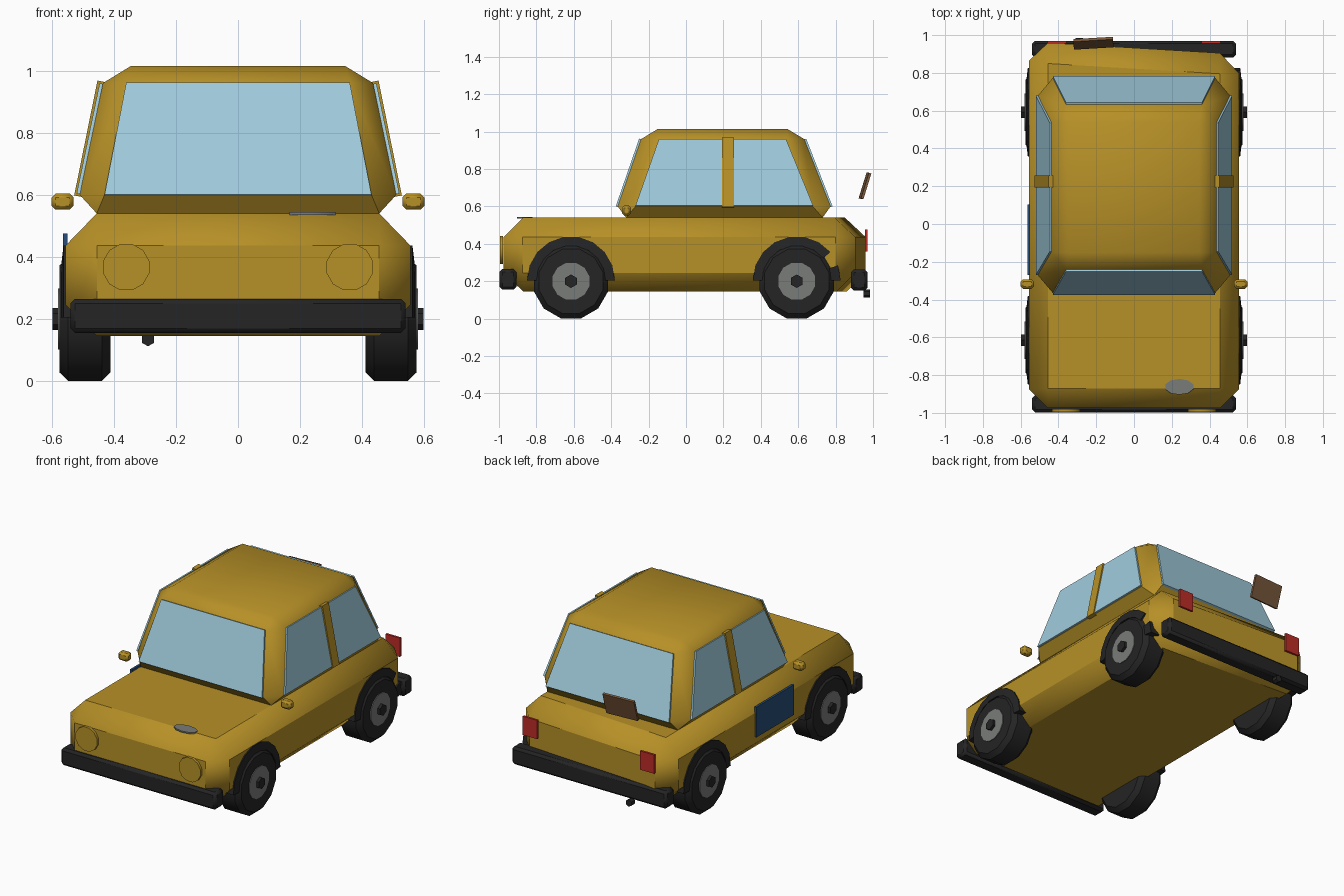
import bpy, bmesh, math
from mathutils import Vector, Matrix

cube = bpy.data.objects.get("Cube")
if cube:
    bpy.data.objects.remove(cube, do_unlink=True)


def material(name, rgb):
    m = bpy.data.materials.new(name)
    m.use_nodes = True
    m.diffuse_color = (*rgb, 1)
    bsdf = m.node_tree.nodes["Principled BSDF"]
    bsdf.inputs["Base Color"].default_value = (*rgb, 1)
    bsdf.inputs["Roughness"].default_value = 0.7
    return m


PAINT = material("gold_paint", (0.47, 0.28, 0.02))
GLASS = material("pale_blue_glass", (0.35, 0.6, 0.72))
RUBBER = material("black_rubber", (0.018, 0.018, 0.018))
METAL = material("grey_metal", (0.19, 0.2, 0.19))
RED = material("red_lamp", (0.5, 0.025, 0.02))
BLUE = material("dark_blue_panel", (0.02, 0.075, 0.19))
BROWN = material("brown_plate", (0.2, 0.1, 0.045))


def finish(name, bm, mat):
    bmesh.ops.recalc_face_normals(bm, faces=bm.faces)
    mesh = bpy.data.meshes.new(name)
    bm.to_mesh(mesh)
    bm.free()
    mesh.materials.append(mat)
    ob = bpy.data.objects.new(name, mesh)
    bpy.context.collection.objects.link(ob)
    bpy.ops.object.select_all(action='DESELECT')
    ob.select_set(True)
    bpy.context.view_layer.objects.active = ob
    bpy.ops.object.shade_smooth_by_angle(angle=math.radians(40))
    return ob


def solid(name, points, mat):
    """Convex solid around a set of points, with flat areas merged."""
    bm = bmesh.new()
    for p in points:
        bm.verts.new(p)
    bmesh.ops.convex_hull(bm, input=bm.verts)
    bmesh.ops.dissolve_limit(bm, angle_limit=math.radians(1),
                             verts=bm.verts, edges=bm.edges)
    return finish(name, bm, mat)


def level(z, hx, y0, y1, cut=0.0, cut_y=None):
    """Rectangle at height z whose corners are cut off."""
    cy = cut if cut_y is None else cut_y
    pts = []
    for s in (-1, 1):
        pts += [(s * hx, y0 + cy, z), (s * hx, y1 - cy, z)]
        if cut:
            pts += [(s * (hx - cut), y0, z), (s * (hx - cut), y1, z)]
    return pts


def box(name, centre, size, mat, bevel=0.0, rot=None):
    h = Vector(size) / 2
    if bevel:
        pts = (level(-h.z, h.x - bevel, -h.y + bevel, h.y - bevel)
               + level(h.z, h.x - bevel, -h.y + bevel, h.y - bevel)
               + level(-h.z + bevel, h.x, -h.y, h.y, bevel)
               + level(h.z - bevel, h.x, -h.y, h.y, bevel))
    else:
        pts = level(-h.z, h.x, -h.y, h.y) + level(h.z, h.x, -h.y, h.y)
    rot = rot or Matrix()
    return solid(name, [rot @ Vector(p) + Vector(centre) for p in pts], mat)


def disc(name, centre, axis, r, depth, sides, mat, bevel=0.0, stretch=1.0):
    """Short cylinder along an axis, resting on a flat side."""
    quat = Vector(axis).to_track_quat('Z', 'Y')
    steps = [(-depth / 2, r - bevel), (depth / 2, r - bevel)]
    if bevel:
        steps += [(bevel - depth / 2, r), (depth / 2 - bevel, r)]
    pts = []
    for h, rad in steps:
        for i in range(sides):
            a = math.tau * (i + 0.5) / sides
            v = Vector((rad * math.cos(a) * stretch, rad * math.sin(a), h))
            pts.append(quat @ v + Vector(centre))
    return solid(name, pts, mat)


def plate(name, corners, thick, mat):
    """Thin slab centred on a four-sided outline."""
    c = [Vector(p) for p in corners]
    n = (c[1] - c[0]).cross(c[2] - c[0]).normalized() * thick / 2
    return solid(name, [p + n for p in c] + [p - n for p in c], mat)


def arch(name, s, y, skip):
    """Half-ring flare over a wheel; skip leaves out one broken segment."""
    bm = bmesh.new()
    count, z = 9, 0.205
    for i in range(count):
        if i == skip:
            continue
        verts = []
        for k in (i, i + 1):
            a = math.pi * k / count
            for r, x in ((0.185, 0.5), (0.235, 0.5), (0.235, 0.562), (0.185, 0.568)):
                verts.append(bm.verts.new((s * x, y + r * math.cos(a), z + r * math.sin(a))))
        for j in range(4):
            k = (j + 1) % 4
            bm.faces.new([verts[j], verts[k], verts[k + 4], verts[j + 4]])
        bm.faces.new(verts[:4])
        bm.faces.new(verts[4:])
    bmesh.ops.remove_doubles(bm, verts=bm.verts, dist=0.0005)
    finish(name, bm, RUBBER)


# Lower body: chamfered block, rear end knocked slightly askew
body = (level(0.145, 0.455, -0.87, 0.86) + level(0.245, 0.555, -0.975, 0.96, 0.1)
        + level(0.437, 0.555, -0.975, 0.96, 0.1) + level(0.54, 0.455, -0.87, 0.85))
body = [(x, y - 0.06 * (x + 0.46) if y > 0.7 else y, z) for x, y, z in body]
solid("body", body, PAINT)

# Cabin with tapered sides and chamfered roof
solid("cabin", level(0.54, 0.455, -0.32, 0.73)
      + level(0.6, 0.51, -0.365, 0.773, 0.08, 0.095)
      + level(0.96, 0.435, -0.24, 0.632, 0.075, 0.09)
      + level(1.015, 0.345, -0.15, 0.54), PAINT)

# Windscreen and rear window
for name, low, high in (("windscreen", -0.369, -0.244), ("rear_window", 0.777, 0.636)):
    plate(name, [(-0.43, low, 0.598), (0.43, low, 0.598),
                 (0.36, high, 0.96), (-0.36, high, 0.96)], 0.014, GLASS)

for s, side in ((1, "left"), (-1, "right")):
    # Side glass, split by a door pillar
    for name, b0, b1, t0, t1 in (("front", -0.27, 0.2, -0.145, 0.2),
                                 ("rear", 0.25, 0.68, 0.25, 0.535)):
        plate(f"{side}_{name}_window",
              [(s * 0.513, b0, 0.603), (s * 0.513, b1, 0.603),
               (s * 0.439, t1, 0.958), (s * 0.439, t0, 0.958)], 0.014, GLASS)
    plate(f"{side}_pillar", [(s * 0.512, 0.193, 0.595), (s * 0.512, 0.256, 0.595),
                             (s * 0.437, 0.256, 0.965), (s * 0.437, 0.193, 0.965)],
          0.032, PAINT)

    # Mirrors and lamps
    box(f"{side}_mirror", (s * 0.565, -0.318, 0.578), (0.07, 0.05, 0.052), PAINT, 0.012)
    disc(f"{side}_headlight", (s * 0.36, -0.987, 0.367), (0, 1, 0), 0.077, 0.016, 12, PAINT)
    box(f"{side}_tail_light", (s * 0.408, 0.963, 0.417), (0.1, 0.014, 0.118), RED)

    # Wheels and arches
    for y, end in ((-0.615, "front"), (0.592, "rear")):
        disc(f"{side}_{end}_tire", (s * 0.493, y, 0.2), (s, 0, 0), 0.206, 0.165, 12,
             RUBBER, 0.028)
        disc(f"{side}_{end}_rim", (s * 0.53, y, 0.2), (s, 0, 0), 0.102, 0.1, 12, METAL)
        disc(f"{side}_{end}_hub", (s * 0.57, y, 0.2), (s, 0, 0), 0.036, 0.055, 6, RUBBER)
        arch(f"{side}_{end}_arch", s, y, 1 if (s > 0 and end == "rear") else None)

# Bumpers
box("front_bumper", (0, -0.952, 0.21), (1.08, 0.09, 0.11), RUBBER, 0.015)
box("rear_bumper", (0, 0.926, 0.207), (1.08, 0.088, 0.112), RUBBER, 0.015)

# Loose plate behind the rear window and exhaust tip
tilt = Matrix.Rotation(0.06, 4, 'Z') @ Matrix.Rotation(-0.3, 4, 'X')
box("rear_plate", (-0.215, 0.957, 0.71), (0.21, 0.014, 0.143), BROWN, rot=tilt)
disc("exhaust_tip", (-0.29, 0.967, 0.134), (0, 1, 0), 0.022, 0.036, 6, RUBBER)

# Replacement door panel and bare patch on the hood
box("door_panel", (-0.557, -0.083, 0.38), (0.014, 0.375, 0.19), BLUE)
disc("hood_patch", (0.24, -0.862, 0.54), (0, 0, 1), 0.042, 0.009, 10, METAL, stretch=1.85)
